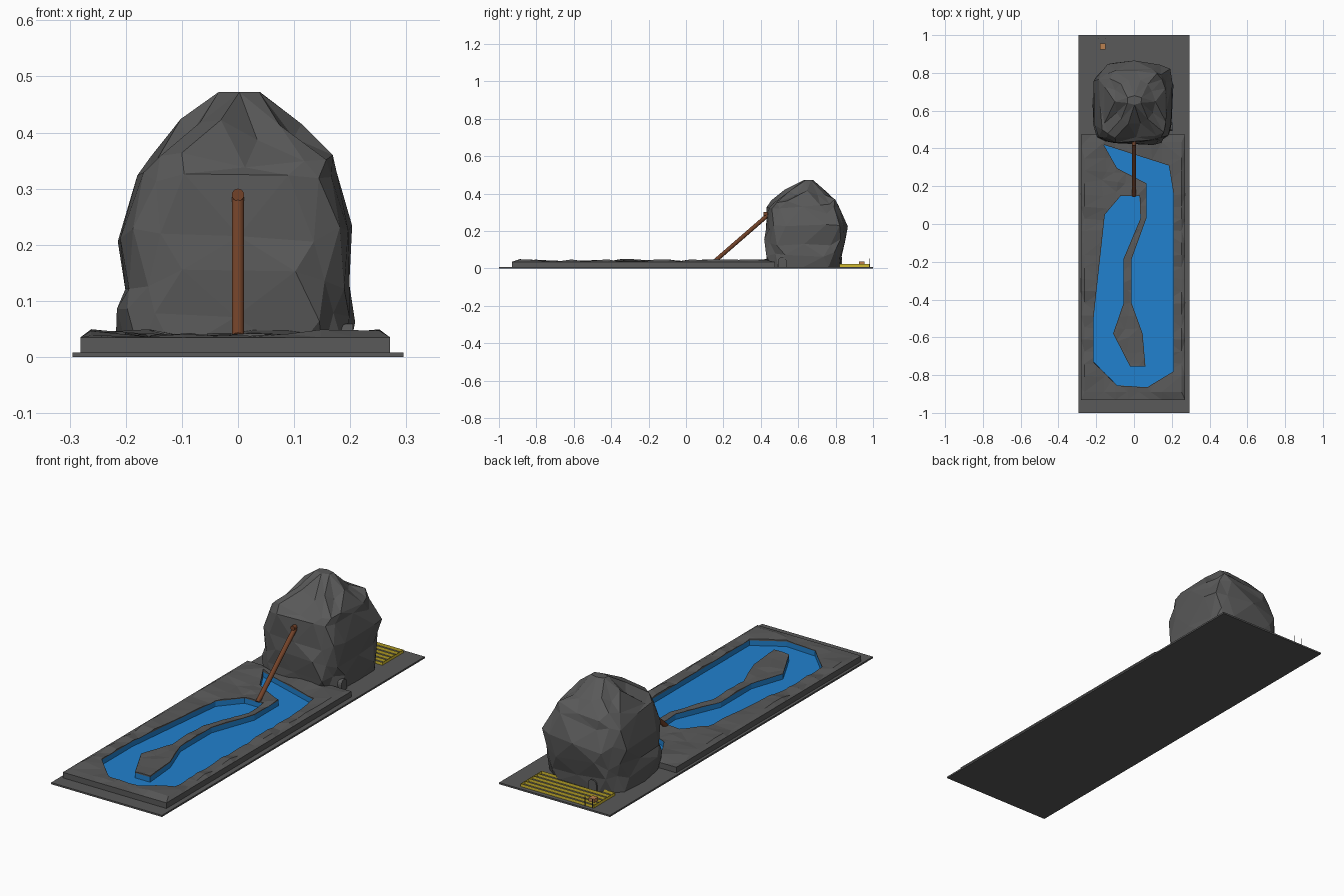
import bpy, bmesh, math, random
from mathutils import Vector

if "Cube" in bpy.data.objects:
    bpy.data.objects.remove(bpy.data.objects["Cube"])

random.seed(4)


def material(name, rgb):
    m = bpy.data.materials.new(name)
    m.diffuse_color = (*rgb, 1)
    m.use_nodes = True
    m.node_tree.nodes["Principled BSDF"].inputs["Base Color"].default_value = m.diffuse_color
    return m


STONE = material("stone", (0.1, 0.1, 0.1))
BLUE = material("water_blue", (0.015, 0.22, 0.62))
WOOD = material("wood_brown", (0.17, 0.055, 0.022))
YELLOW = material("yellow", (0.65, 0.5, 0.03))
TAN = material("tan", (0.5, 0.22, 0.08))


def finish(bm, name, mat, closed=True):
    if closed:
        bmesh.ops.recalc_face_normals(bm, faces=bm.faces)
    me = bpy.data.meshes.new(name)
    bm.to_mesh(me)
    bm.free()
    ob = bpy.data.objects.new(name, me)
    bpy.context.collection.objects.link(ob)
    me.materials.append(mat)
    return ob


def box(name, x0, x1, y0, y1, z0, z1, mat):
    bm = bmesh.new()
    bmesh.ops.create_cube(bm, size=1)
    for v in bm.verts:
        v.co = ((x0 + x1) / 2 + v.co.x * (x1 - x0), (y0 + y1) / 2 + v.co.y * (y1 - y0),
                (z0 + z1) / 2 + v.co.z * (z1 - z0))
    return finish(bm, name, mat)


def rod(name, a, b, r, mat, sides=16):
    a, b = Vector(a), Vector(b)
    bm = bmesh.new()
    bmesh.ops.create_cone(bm, segments=sides, radius1=r, radius2=r, depth=(b - a).length, cap_ends=True)
    q = (b - a).to_track_quat('Z', 'Y')
    for v in bm.verts:
        v.co = q @ v.co + (a + b) / 2
    ob = finish(bm, name, mat)
    return ob


def prism(bm, pts, z0, z1):
    f = bm.faces.new([bm.verts.new((x, y, z0)) for x, y in pts])
    ext = bmesh.ops.extrude_face_region(bm, geom=[f])
    for v in ext["geom"]:
        if isinstance(v, bmesh.types.BMVert):
            v.co.z = z1


# base plate
box("base_plate", -0.295, 0.295, -1, 1, 0, 0.008, STONE)

# rough land block with a raised jagged rim
bm = bmesh.new()
NX, NY = 9, 22
bmesh.ops.create_grid(bm, x_segments=NX, y_segments=NY, size=1)
for v in bm.verts:
    u, w = v.co.x, v.co.y
    rim = max(abs(u), abs(w)) > 0.99
    near = abs(u) > 1 - 2.5 / NX or abs(w) > 1 - 2.5 / NY
    if rim:
        z = 0.035
    elif near:
        u = math.copysign(0.93, u) if abs(u) > 1 - 2.5 / NX else u
        w = math.copysign(0.94, w) if abs(w) > 1 - 2.5 / NY else w
        z = random.uniform(0.035, 0.05)
    else:
        z = random.uniform(0.034, 0.043)
        u += random.uniform(-0.05, 0.05)
        w += random.uniform(-0.02, 0.02)
    v.co = (-0.005 + 0.276 * u, -0.228 + 0.703 * w, z)
edges = [e for e in bm.edges if e.is_boundary]
ext = bmesh.ops.extrude_edge_only(bm, edges=edges)
for v in ext["geom"]:
    if isinstance(v, bmesh.types.BMVert):
        v.co.z = 0.006
bmesh.ops.holes_fill(bm, edges=[e for e in bm.edges if e.is_boundary], sides=0)
bmesh.ops.triangulate(bm, faces=[f for f in bm.faces if len(f.verts) == 4])
land = finish(bm, "rough_land", STONE)

# winding channel: outer bank, then back along the central spit
CHANNEL = [(-.16, .42), (.185, .31), (.21, .16), (.21, -.78), (.07, -.865), (-.09, -.855),
           (-.215, -.73), (-.215, -.5), (-.155, .05), (-.07, .15), (.03, .15), (.035, .03),
           (-.055, -.185), (-.055, -.42), (-.11, -.58), (-.02, -.755), (.06, -.755), (.045, -.58),
           (-.013, -.42), (-.013, -.185), (.065, .03), (.065, .215), (-.09, .295)]
bm = bmesh.new()
prism(bm, CHANNEL, -0.02, 0.1)
cutter = finish(bm, "channel_cutter", BLUE)
cutter.hide_render = True
mod = land.modifiers.new("channel", 'BOOLEAN')
mod.operation = 'DIFFERENCE'
mod.solver = 'EXACT'
mod.object = cutter
bpy.context.view_layer.objects.active = land
bpy.ops.object.modifier_apply(modifier="channel")
bpy.data.objects.remove(cutter)

# blue channel bed with blue side walls
bm = bmesh.new()
low = [bm.verts.new((x, y, 0.011)) for x, y in CHANNEL]
bed = bm.faces.new(low)
bed.normal_update()
if bed.normal.z < 0:
    bed.normal_flip()
high = [bm.verts.new((x, y, 0.035)) for x, y in CHANNEL]
for i in range(len(low)):
    j = (i + 1) % len(low)
    bm.faces.new((low[i], low[j], high[j], high[i]))
# pull the walls slightly inside the bank
orient = sum(CHANNEL[i - 1][0] * CHANNEL[i][1] - CHANNEL[i][0] * CHANNEL[i - 1][1] for i in range(len(CHANNEL)))
s = 0.001 if orient > 0 else -0.001
for i in range(len(low)):
    p, q = Vector(CHANNEL[i - 1]), Vector(CHANNEL[(i + 1) % len(low)])
    t = (q - p).normalized()
    for v in (low[i], high[i]):
        v.co += Vector((-t.y * s, t.x * s, 0))
bmesh.ops.recalc_face_normals(bm, faces=bm.faces)
bed.normal_update()
if bed.normal.z < 0:
    bmesh.ops.reverse_faces(bm, faces=bm.faces)
finish(bm, "water_channel", BLUE, closed=False)

# boulder: jittered squarish rings (z, x0, x1, y0, y1)
RINGS = [(.006, -.21, .2, .435, .82), (.07, -.212, .203, .43, .83), (.14, -.2, .198, .42, .845),
         (.215, -.208, .21, .42, .86), (.31, -.187, .187, .43, .82), (.35, -.15, .175, .45, .81),
         (.405, -.105, .11, .53, .765), (.472, -.04, .045, .63, .68)]
bm = bmesh.new()
N = 14
rows = []
for k, (z, x0, x1, y0, y1) in enumerate(RINGS):
    row = []
    n = N if k < 7 else 6
    for i in range(n):
        a = 2 * math.pi * (i + 0.5 * (k % 2)) / n
        c, s = math.cos(a), math.sin(a)
        p = 0.45 if k < 6 else 0.8
        ux, uy = math.copysign(abs(c) ** p, c), math.copysign(abs(s) ** p, s)
        j = random.uniform(0.93, 1.05)
        dz = random.uniform(-.02, .02) if 0 < k < 7 else 0
        row.append(bm.verts.new(((x0 + x1) / 2 + ux * j * (x1 - x0) / 2,
                                 (y0 + y1) / 2 + uy * j * (y1 - y0) / 2, z + dz)))
    rows.append(row)
for k in range(len(rows) - 1):
    A, B = rows[k], rows[k + 1]
    if len(A) == len(B):
        for i in range(N):
            j = (i + 1) % N
            if k % 2 == 0:
                bm.faces.new((A[i], A[j], B[i]))
                bm.faces.new((A[j], B[j], B[i]))
            else:
                bm.faces.new((A[i], B[j], B[i]))
                bm.faces.new((A[i], A[j], B[j]))
    else:
        ring = lambda R: [e for v in R for e in v.link_edges if e.other_vert(v) in R]
        for i in range(len(B)):
            bm.edges.new((B[i], B[(i + 1) % len(B)]))
        bmesh.ops.bridge_loops(bm, edges=list(set(ring(A) + ring(B))))
bm.faces.new(rows[-1])
bm.faces.new(rows[0])
finish(bm, "boulder", STONE)


# small arched tunnel mouths on the right and back of the boulder
def arch(name, center, axis):
    pts = [(-.022, .006)] + [(.022 * math.cos(a), .04 + .02 * math.sin(a))
                             for a in [math.pi * (1 - i / 6) for i in range(7)]] + [(.022, .006)]
    bm = bmesh.new()
    prism(bm, pts, -0.03, 0.015)
    for v in bm.verts:
        u, h, d = v.co
        v.co = (center[0] + d, center[1] + u, h) if axis == 'X' else (center[0] + u, center[1] + d, h)
    finish(bm, name, STONE)


arch("side_tunnel_mouth", (0.19, 0.515), 'X')
arch("back_tunnel_mouth", (-0.085, 0.82), 'Y')

# sloping log and its collar
rod("sloping_log", (0, 0.15, 0.035), (0, 0.44, 0.287), 0.011, WOOD)
rod("log_collar", (0, 0.415, 0.289), (0, 0.46, 0.289), 0.011, WOOD)

# yellow platform: upright strips on edge
bm = bmesh.new()


def strip(a, b):
    bm.faces.new([bm.verts.new((*p, z)) for p, z in ((a, .008), (b, .008), (b, .022), (a, .022))])


for i in range(6):
    y = 0.82 + i * 0.032
    strip((0.195, y), (-0.195, y))
for x in (-0.195, 0.195):
    strip((x, 0.82), (x, 0.98))
finish(bm, "yellow_platform_strips", YELLOW, closed=False)

# little crate and posts on the platform
box("crate", -0.18, -0.15, 0.925, 0.955, 0.02, 0.037, TAN)
for i, x in enumerate((-0.19, -0.15)):
    rod(f"platform_post_{i + 1}", (x, 0.983, 0.006), (x, 0.983, 0.053), 0.0015, STONE, 6)
